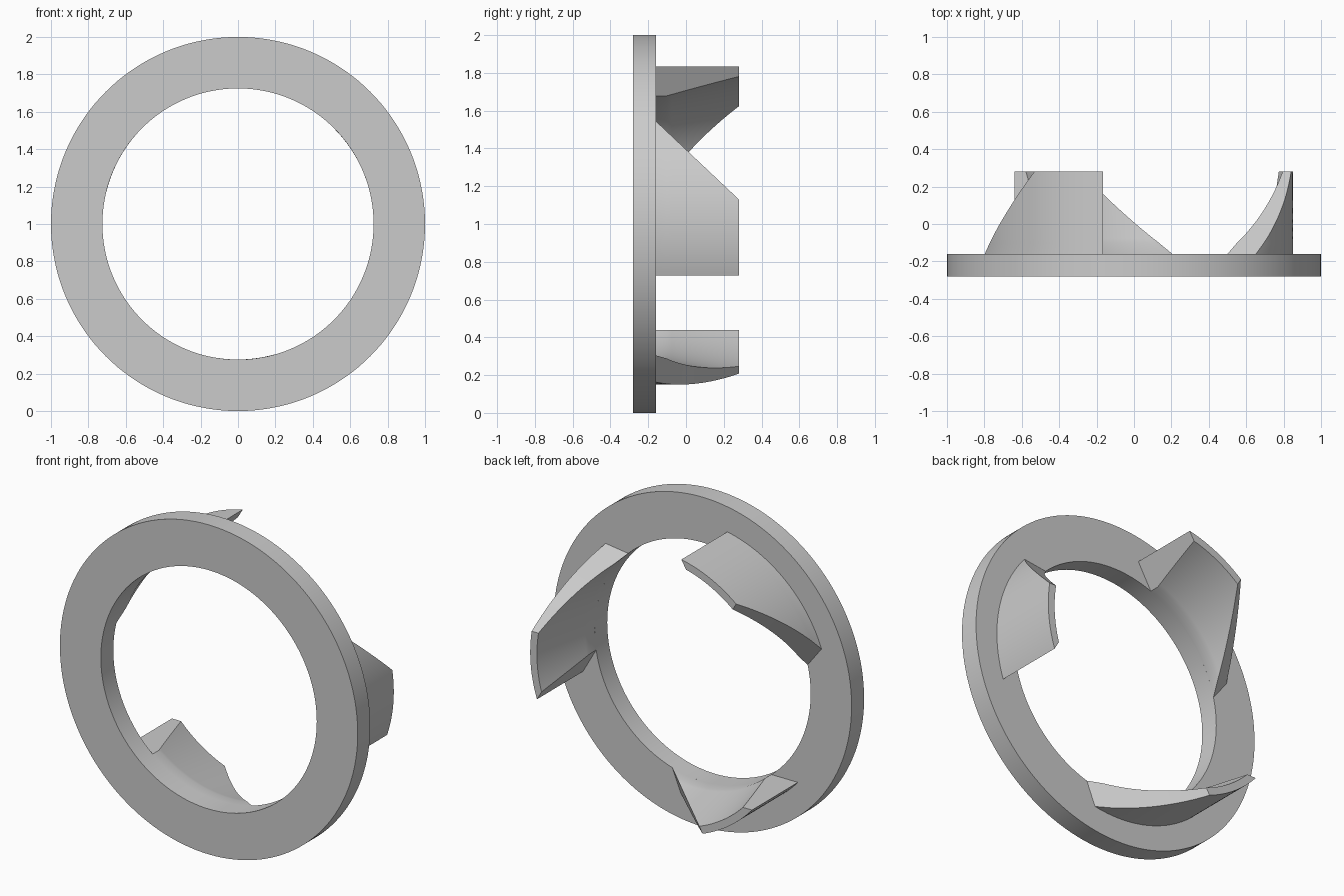
import bpy
import bmesh
from math import sin, cos, asin, pi, radians

cube = bpy.data.objects.get("Cube")
if cube:
    bpy.data.objects.remove(cube, do_unlink=True)

R_OUT, R_IN, R_TOOTH, R_TIP = 1.0, 0.725, 0.85, 0.805
Y_FRONT, Y_BACK, Y_BEVEL, Y_TIP = -0.28, -0.16, -0.10, 0.28

grey = bpy.data.materials.new("plain_grey")
grey.use_nodes = True
colour = (0.6, 0.6, 0.6, 1)
grey.diffuse_color = colour
grey.node_tree.nodes["Principled BSDF"].inputs["Base Color"].default_value = colour


def polar(r, a, y):
    return (r * cos(a), y, 1 + r * sin(a))


def finish(name, bm):
    bmesh.ops.recalc_face_normals(bm, faces=bm.faces)
    mesh = bpy.data.meshes.new(name)
    bm.to_mesh(mesh)
    bm.free()
    mesh.materials.append(grey)
    obj = bpy.data.objects.new(name, mesh)
    bpy.context.collection.objects.link(obj)
    bpy.ops.object.select_all(action="DESELECT")
    obj.select_set(True)
    bpy.context.view_layer.objects.active = obj
    bpy.ops.object.shade_smooth_by_angle(angle=radians(25))


def skin(bm, rows, close=False):
    """Bridge neighbouring rows of vertices with quads."""
    pairs = list(zip(rows, rows[1:] + rows[:1] if close else rows[1:]))
    for a, b in pairs:
        for i in range(len(a) - 1):
            bm.faces.new((a[i], a[i + 1], b[i + 1], b[i]))


# Flat ring: a rectangular section swept around the axis
bm = bmesh.new()
section = [(R_OUT, Y_FRONT), (R_OUT, Y_BACK), (R_IN, Y_BACK), (R_IN, Y_FRONT)]
rows = []
for i in range(144):
    row = [bm.verts.new(polar(r, 2 * pi * i / 144, y)) for r, y in section]
    rows.append(row + row[:1])
skin(bm, rows, close=True)
finish("flange_ring", bm)


# Curved tooth: straight cut at one end, slanted cut at the other, bore flaring to the tip
def tooth(name, turn, steps=28, levels=16):
    bm = bmesh.new()
    ys = [Y_BACK] + [Y_BEVEL + (Y_TIP - Y_BEVEL) * k / levels for k in range(levels + 1)]

    def row(r, y, drop):
        f = (y - Y_BACK) / (Y_TIP - Y_BACK)
        start = asin(0.56 / r) - pi / 3
        end = asin((0.545 - 0.415 * f - drop * (1 - f)) / r)
        return [bm.verts.new(polar(r, turn + start + (end - start) * i / steps, y))
                for i in range(steps + 1)]

    outer = [row(R_TOOTH, y, 0) for y in ys]
    inner = [row(R_IN + (R_TIP - R_IN) * max(0, (y - Y_BEVEL) / (Y_TIP - Y_BEVEL)), y, 0.02)
             for y in ys]
    skin(bm, outer)
    skin(bm, inner)
    skin(bm, [outer[0], inner[0]])
    skin(bm, [outer[-1], inner[-1]])
    for side in (0, -1):
        skin(bm, [[r[side] for r in outer], [r[side] for r in inner]])
    finish(name, bm)


for n, label in enumerate(("side", "upper", "lower")):
    tooth(label + "_tooth", n * 2 * pi / 3)
